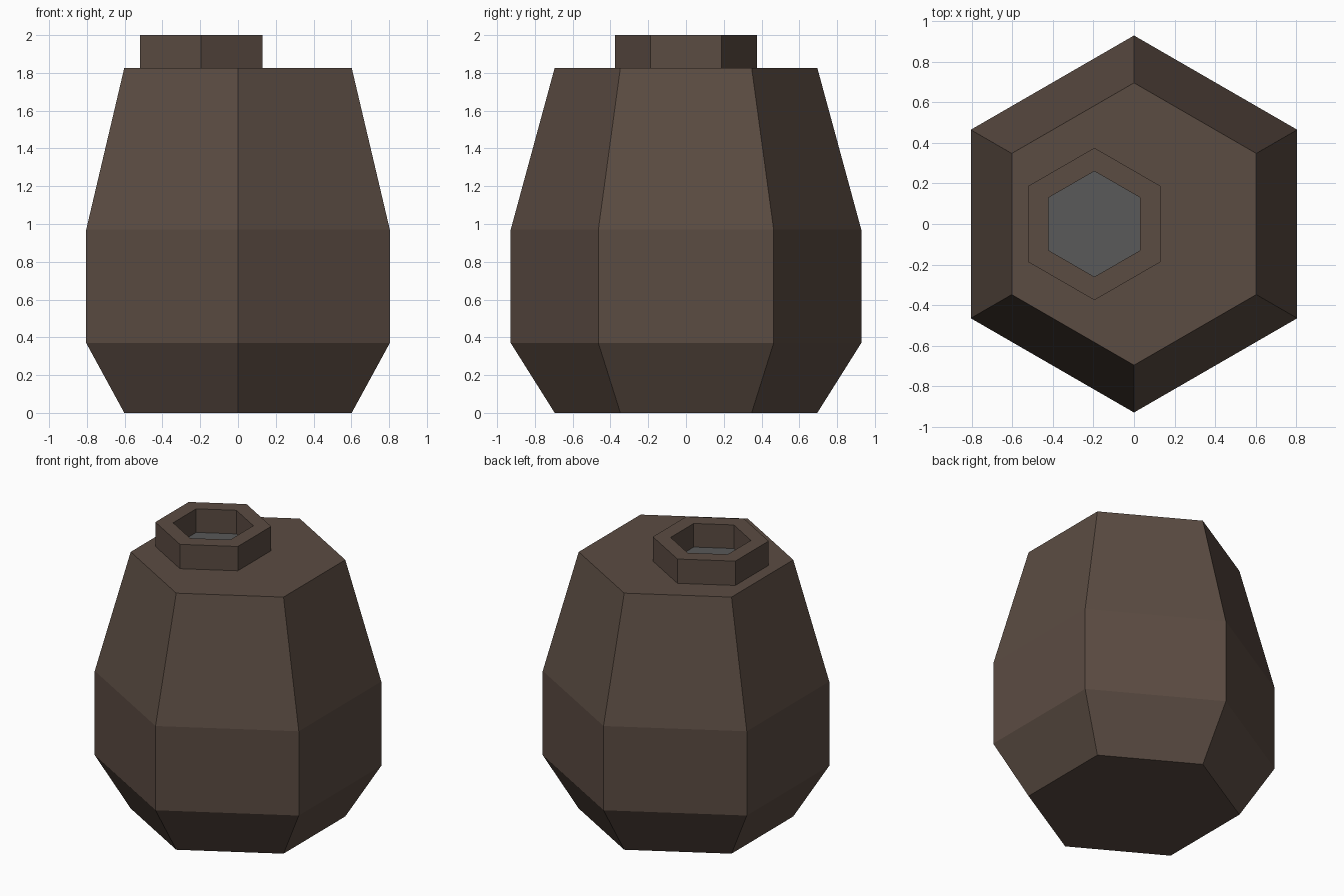
import bpy, bmesh, math

cube = bpy.data.objects.get("Cube")
if cube:
    bpy.data.objects.remove(cube)

SIDES = 6


def material(name, color):
    mat = bpy.data.materials.new(name)
    mat.use_nodes = True
    mat.diffuse_color = color
    bsdf = next(n for n in mat.node_tree.nodes if n.type == "BSDF_PRINCIPLED")
    bsdf.inputs["Base Color"].default_value = color
    return mat


def turned(name, profile, mats, x=0.0, cap_bottom=False, top_index=0):
    """Stack hexagonal rings of (radius, height), then cap the ends."""
    bm = bmesh.new()
    rings = []
    for radius, z in profile:
        angles = [math.pi / 2 + math.tau * i / SIDES for i in range(SIDES)]
        rings.append([bm.verts.new((radius * math.cos(a), radius * math.sin(a), z))
                      for a in angles])
    for low, high in zip(rings, rings[1:]):
        for i in range(SIDES):
            j = (i + 1) % SIDES
            bm.faces.new((low[i], low[j], high[j], high[i]))
    if cap_bottom:
        bm.faces.new(rings[0][::-1])
    bm.faces.new(rings[-1]).material_index = top_index
    mesh = bpy.data.meshes.new(name)
    bm.to_mesh(mesh)
    bm.free()
    for mat in mats:
        mesh.materials.append(mat)
    obj = bpy.data.objects.new(name, mesh)
    obj.location.x = x
    bpy.context.collection.objects.link(obj)
    return obj


brown = material("dark_brown", (0.105, 0.072, 0.055, 1))
grey = material("grey", (0.1, 0.1, 0.1, 1))

# Faceted hexagonal body
turned("body", [(0.695, 0), (0.928, 0.37), (0.928, 0.97), (0.695, 1.827)],
       [brown], cap_bottom=True)

# Off-centre hollow neck with a grey floor just above the body top
turned("neck", [(0.375, 1.827), (0.375, 2), (0.26, 2), (0.26, 1.832)],
       [brown, grey], x=-0.195, top_index=1)
